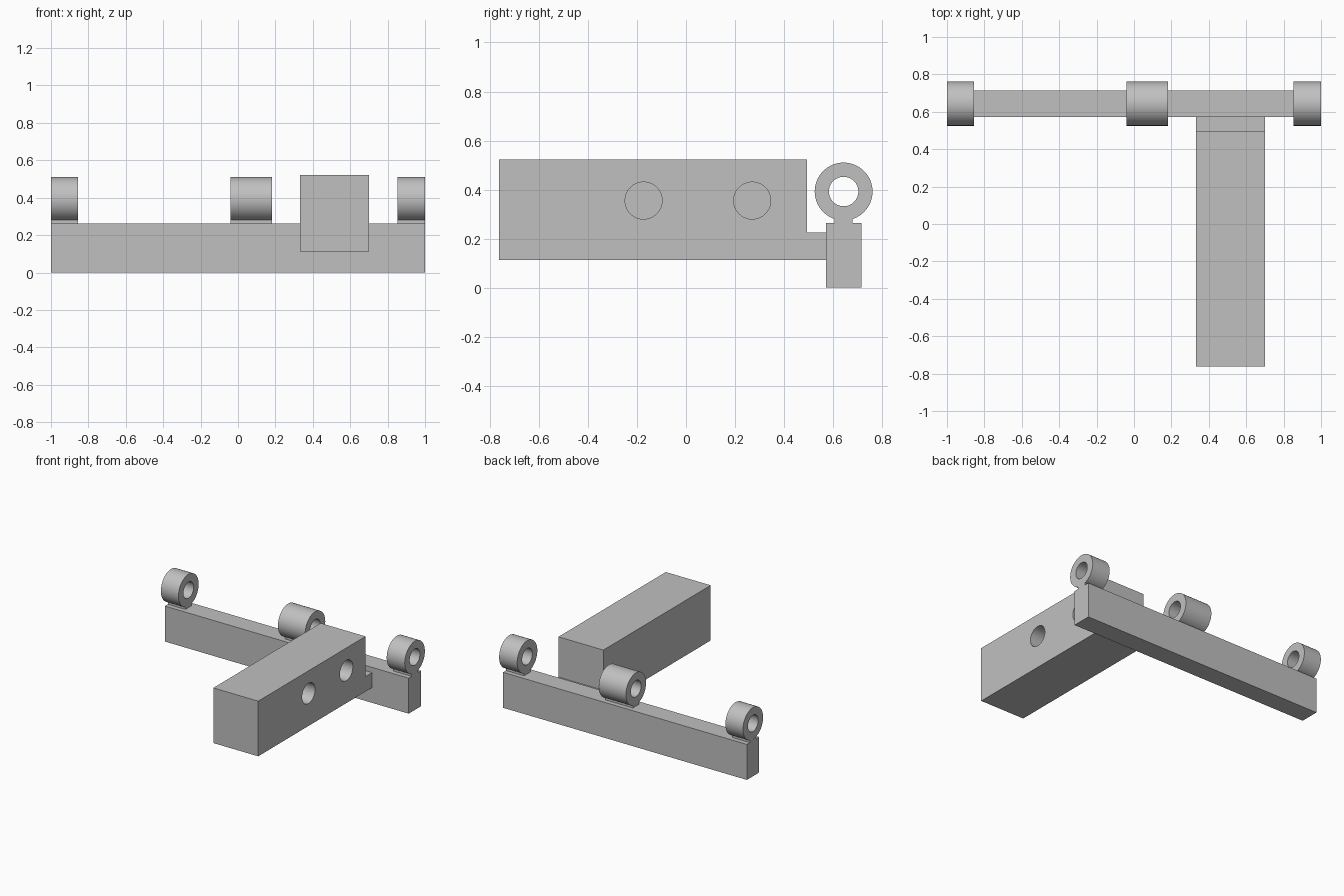
import bpy, bmesh
from math import sin, cos, pi, asin, radians
from mathutils import Matrix

cube = bpy.data.objects.get("Cube")
if cube:
    bpy.data.objects.remove(cube, do_unlink=True)

# Single grey finish
GREY = (0.53, 0.53, 0.53, 1)
grey = bpy.data.materials.new("plain grey")
grey.use_nodes = True
grey.diffuse_color = GREY
grey.node_tree.nodes["Principled BSDF"].inputs["Base Color"].default_value = GREY


def finish(name, bm):
    bmesh.ops.recalc_face_normals(bm, faces=bm.faces)
    mesh = bpy.data.meshes.new(name)
    bm.to_mesh(mesh)
    bm.free()
    mesh.materials.append(grey)
    ob = bpy.data.objects.new(name, mesh)
    bpy.context.collection.objects.link(ob)
    return ob


def extrude_x(name, profile, x0, x1):
    """Extrude a (y, z) outline from x0 to x1."""
    bm = bmesh.new()
    face = bm.faces.new([bm.verts.new((x0, y, z)) for y, z in profile])
    ext = bmesh.ops.extrude_face_region(bm, geom=[face])["geom"]
    moved = [v for v in ext if isinstance(v, bmesh.types.BMVert)]
    bmesh.ops.translate(bm, verts=moved, vec=(x1 - x0, 0, 0))
    return finish(name, bm)


def circle(y, z, r, n=64):
    return [(y + r * cos(2 * pi * i / n), z + r * sin(2 * pi * i / n)) for i in range(n)]


def tube(name, y, z, outer, inner, x0, x1, n=64):
    """Hollow sleeve along x: a square cross-section spun around its axis."""
    bm = bmesh.new()
    corners = [(x0, inner), (x1, inner), (x1, outer), (x0, outer)]
    loop = [bm.verts.new((x, y + r, z)) for x, r in corners]
    edges = [bm.edges.new((loop[i], loop[(i + 1) % 4])) for i in range(4)]
    bmesh.ops.spin(bm, geom=loop + edges, cent=(0, y, z), axis=(1, 0, 0),
                   angle=2 * pi, steps=n, use_merge=True)
    bmesh.ops.remove_doubles(bm, verts=bm.verts, dist=1e-5)
    return finish(name, bm)


def smooth(ob):
    bpy.ops.object.select_all(action="DESELECT")
    ob.select_set(True)
    bpy.context.view_layer.objects.active = ob
    bpy.ops.object.shade_smooth_by_angle(angle=radians(30))


# Long hinge bar
BAR_TOP = 0.263
extrude_x("hinge_bar", [(0.571, 0), (0.715, 0), (0.715, BAR_TOP), (0.571, BAR_TOP)], -1, 1)

# Arm block with its low tongue reaching the bar
arm = extrude_x("arm_block", [(-0.763, 0.113), (0.571, 0.113), (0.571, 0.224),
                              (0.494, 0.224), (0.494, 0.522), (-0.763, 0.522)], 0.332, 0.70)

# Blind holes in the left face of the arm
for label, y in (("front", -0.173), ("rear", 0.27)):
    cutter = extrude_x(label + "_hole_cutter", circle(y, 0.355, 0.0755), 0.45, 0.8)
    cutter.hide_render = True
    cutter.hide_set(True)
    cut = arm.modifiers.new(label + "_hole", "BOOLEAN")
    cut.operation = "DIFFERENCE"
    cut.solver = "EXACT"
    cut.object = cutter

# Bake the cuts so the hole walls can be smoothed
depsgraph = bpy.context.evaluated_depsgraph_get()
baked = bpy.data.meshes.new_from_object(arm.evaluated_get(depsgraph))
arm.modifiers.clear()
arm.data = baked
for ob in [o for o in bpy.data.objects if o.name.endswith("_cutter")]:
    bpy.data.objects.remove(ob, do_unlink=True)
smooth(arm)

# Hinge knuckles, each on a narrow neck
Y, Z, OUTER, INNER, HALF = 0.643, 0.392, 0.118, 0.06, 0.037
spread = asin(HALF / OUTER)
arc = [spread * (1 - i / 4) for i in range(9)]
neck = [(Y - HALF, BAR_TOP), (Y + HALF, BAR_TOP)]
neck += [(Y + OUTER * sin(a), Z - OUTER * cos(a)) for a in arc]
for side, x0, x1 in (("right", -1, -0.856), ("middle", -0.04, 0.183), ("left", 0.852, 1)):
    smooth(tube(side + "_knuckle", Y, Z, OUTER, INNER, x0, x1))
    extrude_x(side + "_knuckle_neck", neck, x0, x1)
